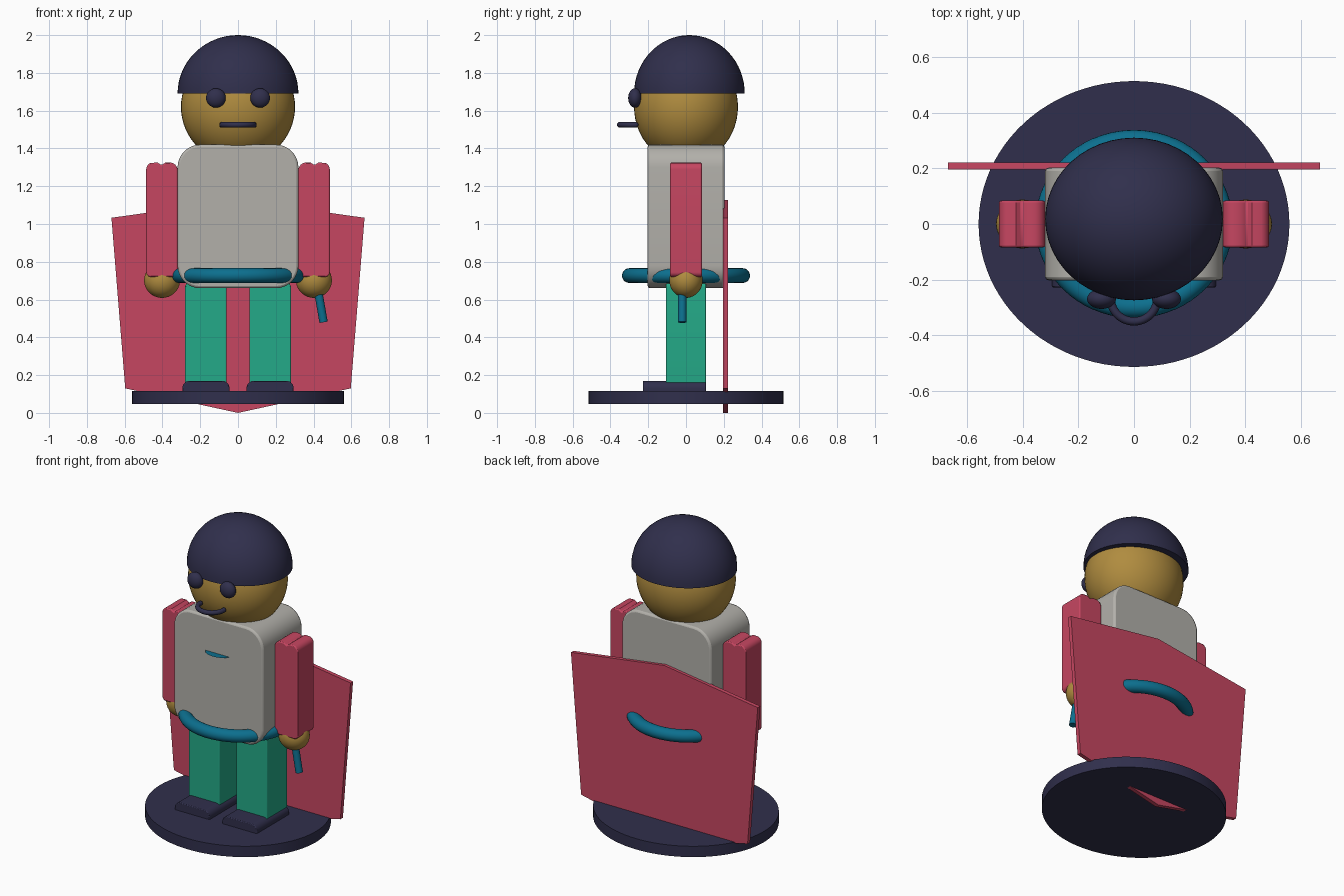
import bpy
import bmesh
from math import sin, cos, pi, radians
from mathutils import Vector

cube = bpy.data.objects.get("Cube")
if cube:
    bpy.data.objects.remove(cube, do_unlink=True)


def material(name, rgb):
    lin = [((c / 255 + 0.055) / 1.055) ** 2.4 for c in rgb]
    m = bpy.data.materials.new(name)
    m.use_nodes = True
    m.diffuse_color = (*lin, 1)
    bsdf = next(n for n in m.node_tree.nodes if n.type == 'BSDF_PRINCIPLED')
    bsdf.inputs["Base Color"].default_value = (*lin, 1)
    return m


NAVY = material("navy", (48, 47, 76))
GOLD = material("gold skin", (176, 140, 63))
RED = material("crimson", (198, 70, 97))
GREEN = material("green", (36, 170, 136))
TEAL = material("teal", (12, 111, 142))
GREY = material("warm grey", (178, 176, 170))


def finish(obj, name, mat, smooth=True):
    obj.name = name
    obj.data.name = name
    obj.data.materials.clear()
    obj.data.materials.append(mat)
    if smooth:
        bpy.ops.object.select_all(action='DESELECT')
        obj.select_set(True)
        bpy.context.view_layer.objects.active = obj
        bpy.ops.object.shade_smooth_by_angle(angle=radians(35))
    return obj


def from_bmesh(bm, name, mat, smooth=True):
    bmesh.ops.recalc_face_normals(bm, faces=bm.faces)
    mesh = bpy.data.meshes.new(name)
    bm.to_mesh(mesh)
    bm.free()
    obj = bpy.data.objects.new(name, mesh)
    bpy.context.collection.objects.link(obj)
    return finish(obj, name, mat, smooth)


def prism(name, outline, y0, y1, mat, bevel=0.0, smooth=True):
    """Extrude an (x, z) outline from y0 to y1."""
    bm = bmesh.new()
    face = bm.faces.new([bm.verts.new((x, y0, z)) for x, z in outline])
    ext = bmesh.ops.extrude_face_region(bm, geom=[face])
    moved = [v for v in ext["geom"] if isinstance(v, bmesh.types.BMVert)]
    bmesh.ops.translate(bm, verts=moved, vec=(0, y1 - y0, 0))
    obj = from_bmesh(bm, name, mat, smooth)
    if bevel:
        mod = obj.modifiers.new("soft_edges", 'BEVEL')
        mod.width = bevel
        mod.segments = 2
        mod.limit_method = 'ANGLE'
        mod.angle_limit = radians(50)
    return obj


def arc(cx, cz, r, start, end, steps=8):
    angles = [radians(start + (end - start) * i / steps) for i in range(steps + 1)]
    return [(cx + r * cos(a), cz + r * sin(a)) for a in angles]


def rounded_rect(x0, x1, z0, z1, top, bottom):
    """Outline with separate top and bottom corner radii."""
    return (arc(x1 - top, z1 - top, top, 0, 90)
            + arc(x0 + top, z1 - top, top, 90, 180)
            + arc(x0 + bottom, z0 + bottom, bottom, 180, 270)
            + arc(x1 - bottom, z0 + bottom, bottom, 270, 360))


def ball(name, centre, radii, mat, cut_below=False):
    bm = bmesh.new()
    bmesh.ops.create_uvsphere(bm, u_segments=48, v_segments=32, radius=1)
    if cut_below:
        low = [v for v in bm.verts if v.co.z < -0.001]
        bmesh.ops.delete(bm, geom=low, context='VERTS')
        bmesh.ops.holes_fill(bm, edges=[e for e in bm.edges if e.is_boundary])
    bmesh.ops.scale(bm, vec=radii, verts=bm.verts)
    bmesh.ops.translate(bm, vec=centre, verts=bm.verts)
    return from_bmesh(bm, name, mat)


def rod(name, start, end, radius, mat):
    a, b = Vector(start), Vector(end)
    bpy.ops.mesh.primitive_cylinder_add(vertices=24, radius=radius,
                                        depth=(b - a).length, location=(a + b) / 2)
    obj = bpy.context.object
    obj.rotation_euler = (b - a).to_track_quat('Z', 'Y').to_euler()
    return finish(obj, name, mat)


# Oval base
bpy.ops.mesh.primitive_cylinder_add(vertices=96, radius=1, depth=1, location=(0, 0, 0.082))
bpy.context.object.scale = (0.56, 0.515, 0.07)
finish(bpy.context.object, "base", NAVY)

# Body
prism("torso", rounded_rect(-0.32, 0.32, 0.66, 1.42, 0.12, 0.12), -0.203, 0.203, GREY, 0.012)

# Limbs, mirrored by side
for side, label in ((-1, "right"), (1, "left")):
    legs = rounded_rect(0.06, 0.28, 0.14, 0.69, 0.025, 0.005)
    shoe = rounded_rect(0.045, 0.295, 0.11, 0.17, 0.04, 0.005)
    # Sleeve top has two soft bumps with a crease between them
    sleeve = (arc(0.45, 1.289, 0.036, 0, 75) + [(0.425, 1.325), (0.405, 1.312), (0.385, 1.325)]
              + arc(0.36, 1.285, 0.04, 90, 180)
              + arc(0.345, 0.745, 0.025, 180, 270) + arc(0.461, 0.745, 0.025, 270, 360))

    def flip(outline):
        return [(side * x, z) for x, z in outline]

    prism(label + "_leg", flip(legs), -0.105, 0.105, GREEN, 0.005)
    prism(label + "_shoe", flip(shoe), -0.228, 0.105, NAVY, 0.005)
    prism(label + "_sleeve", flip(sleeve), -0.084, 0.084, RED, 0.006)
    ball(label + "_hand", (side * 0.402, 0, 0.702), (0.095, 0.088, 0.093), GOLD)
    ball(label + "_eye", (side * 0.117, -0.27, 1.667), (0.052, 0.036, 0.051), NAVY)

# Head and helmet
ball("head", (0, 0, 1.62), (0.302, 0.275, 0.3), GOLD)
ball("helmet", (0, 0.018, 1.69), (0.32, 0.293, 0.31), NAVY, cut_below=True)

# Mouth: a half ring standing out from the face
curve = bpy.data.curves.new("mouth", 'CURVE')
curve.dimensions = '3D'
curve.bevel_depth = 0.015
curve.bevel_resolution = 3
curve.use_fill_caps = True
spline = curve.splines.new('POLY')
path = arc(0, -0.267, 0.084, 180, 360, 24)
spline.points.add(len(path) - 1)
for point, (x, y) in zip(spline.points, path):
    point.co = (x, y, 1.525, 1)
    point.radius = 1
mouth = bpy.data.objects.new("mouth", curve)
bpy.context.collection.objects.link(mouth)
curve.materials.append(NAVY)
for end, (x, y) in (("right", path[0]), ("left", path[-1])):
    ball(end + "_mouth_corner", (x, y, 1.525), (0.015, 0.015, 0.015), NAVY)

# Belt ring
bpy.ops.mesh.primitive_torus_add(major_segments=72, minor_segments=20, major_radius=0.3,
                                 minor_radius=0.039, location=(0, 0, 0.727))
bpy.context.object.scale = (1.05, 1, 1)
finish(bpy.context.object, "belt", TEAL)

# Thin half-disc badge standing out from the chest
bm = bmesh.new()
rim = [(x, -0.195 + 0.65 * y, 1.195) for x, y in arc(-0.005, 0, 0.085, 180, 360, 20)]
bm.faces.new([bm.verts.new(p) for p in rim])
from_bmesh(bm, "chest_badge", TEAL, smooth=False)

# Baton held in the left hand
rod("baton", (0.418, -0.02, 0.68), (0.453, -0.02, 0.48), 0.022, TEAL)

# Stiff cape, running down through the base
cape = [(0, 1.127), (0.67, 1.033), (0.597, 0.13), (0, 0), (-0.597, 0.13), (-0.67, 1.033)]
prism("cape", cape, 0.196, 0.222, RED, smooth=False)
